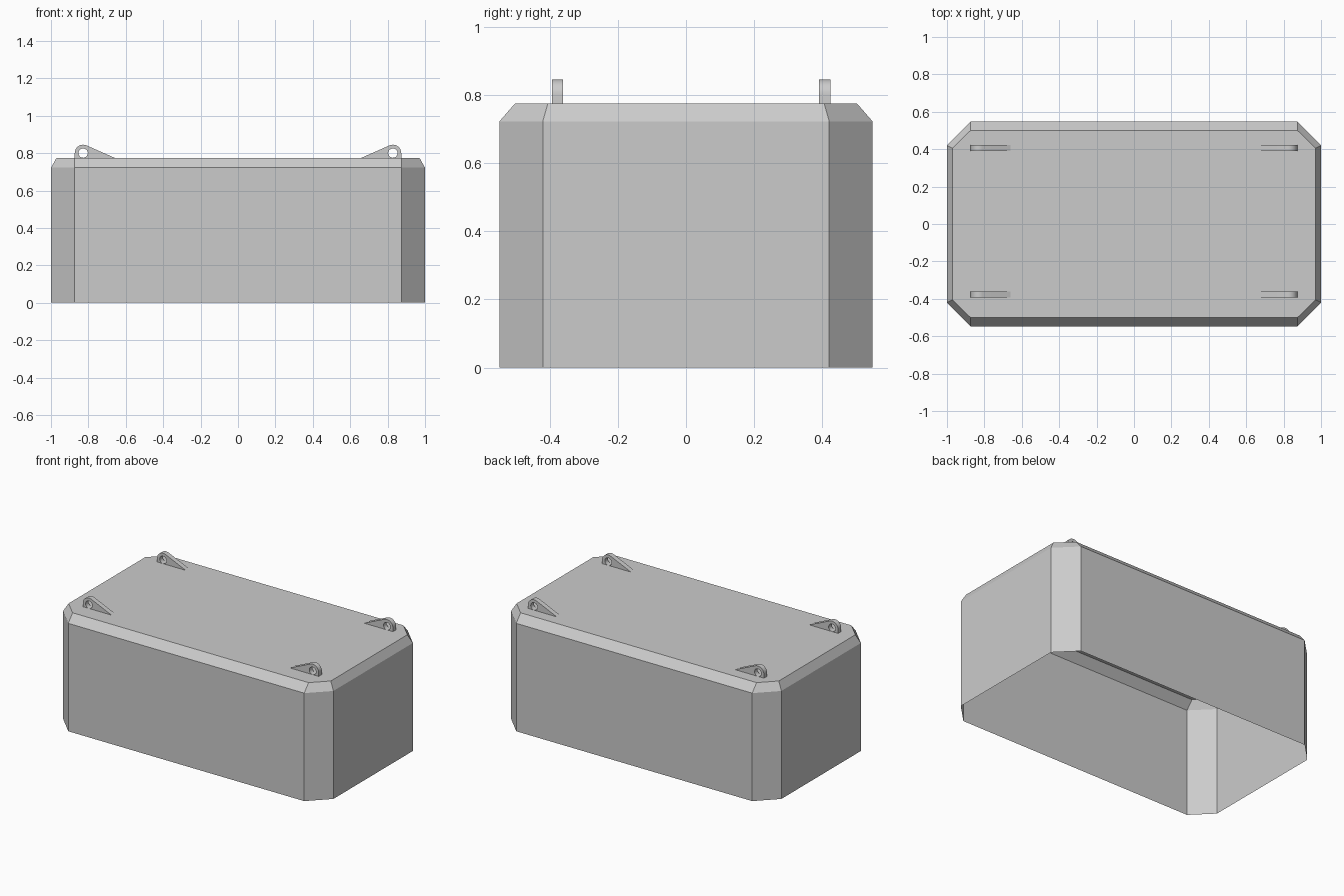
import bpy, bmesh, math

if "Cube" in bpy.data.objects:
    bpy.data.objects.remove(bpy.data.objects["Cube"])


def octagon(bm, ends, straight_x, straight_y, side, z):
    """Ring of a rectangle with cut corners."""
    pts = [(straight_x, -side), (ends, -straight_y), (ends, straight_y), (straight_x, side),
           (-straight_x, side), (-ends, straight_y), (-ends, -straight_y), (-straight_x, -side)]
    return [bm.verts.new((x, y, z)) for x, y in pts]


# Open-bottomed cover with cut corners and a chamfered top edge
bm = bmesh.new()
rings = [octagon(bm, 1.0, 0.873, 0.42, 0.547, 0.0),
         octagon(bm, 1.0, 0.873, 0.42, 0.547, 0.722),
         octagon(bm, 0.97, 0.873, 0.405, 0.501, 0.775)]
for low, high in zip(rings, rings[1:]):
    for i in range(8):
        j = (i + 1) % 8
        bm.faces.new((low[i], low[j], high[j], high[i]))
bm.faces.new(rings[-1])
bmesh.ops.recalc_face_normals(bm, faces=bm.faces)
mesh = bpy.data.meshes.new("cover_shell")
bm.to_mesh(mesh)
bm.free()
bpy.context.collection.objects.link(bpy.data.objects.new("cover_shell", mesh))


def add_spline(curve, pts):
    s = curve.splines.new('POLY')
    s.points.add(len(pts) - 1)
    for p, (x, z) in zip(s.points, pts):
        p.co = (x, z, 0, 1)
    s.use_cyclic_u = True


def lifting_lug(name, sx, y):
    """Teardrop plate with a round eye, tapering toward the middle."""
    cx, cz, r, hole = 0.828, 0.8, 0.045, 0.025
    tip = (0.66, 0.775)
    dx, dz = tip[0] - cx, tip[1] - cz
    tangent = math.atan2(dz, dx) % math.tau - math.acos(r / math.hypot(dx, dz))
    outer = [(cx + r, 0.775)]
    outer += [(cx + r * math.cos(tangent * i / 10), cz + r * math.sin(tangent * i / 10))
              for i in range(11)]
    outer.append(tip)
    eye = [(cx + hole * math.cos(math.tau * i / 20), cz + hole * math.sin(math.tau * i / 20))
           for i in range(20)]
    curve = bpy.data.curves.new(name, 'CURVE')
    curve.dimensions = '2D'
    curve.fill_mode = 'BOTH'
    curve.extrude = 0.0165
    for loop in (outer, eye):
        add_spline(curve, [(sx * x, z) for x, z in loop])
    ob = bpy.data.objects.new(name, curve)
    bpy.context.collection.objects.link(ob)
    ob.location.y = y
    ob.rotation_euler.x = math.pi / 2
    bpy.ops.object.select_all(action='DESELECT')
    ob.select_set(True)
    bpy.context.view_layer.objects.active = ob
    bpy.ops.object.convert(target='MESH')
    bm = bmesh.new()
    bm.from_mesh(ob.data)
    bmesh.ops.remove_doubles(bm, verts=bm.verts, dist=1e-4)
    bmesh.ops.recalc_face_normals(bm, faces=bm.faces)
    bm.to_mesh(ob.data)
    bm.free()
    bpy.ops.object.shade_smooth_by_angle(angle=math.radians(30))


# Four lifting lugs on the top
for side, sx in (("left", -1), ("right", 1)):
    for end, y in (("front", -0.377), ("back", 0.407)):
        lifting_lug(f"lifting_lug_{end}_{side}", sx, y)
